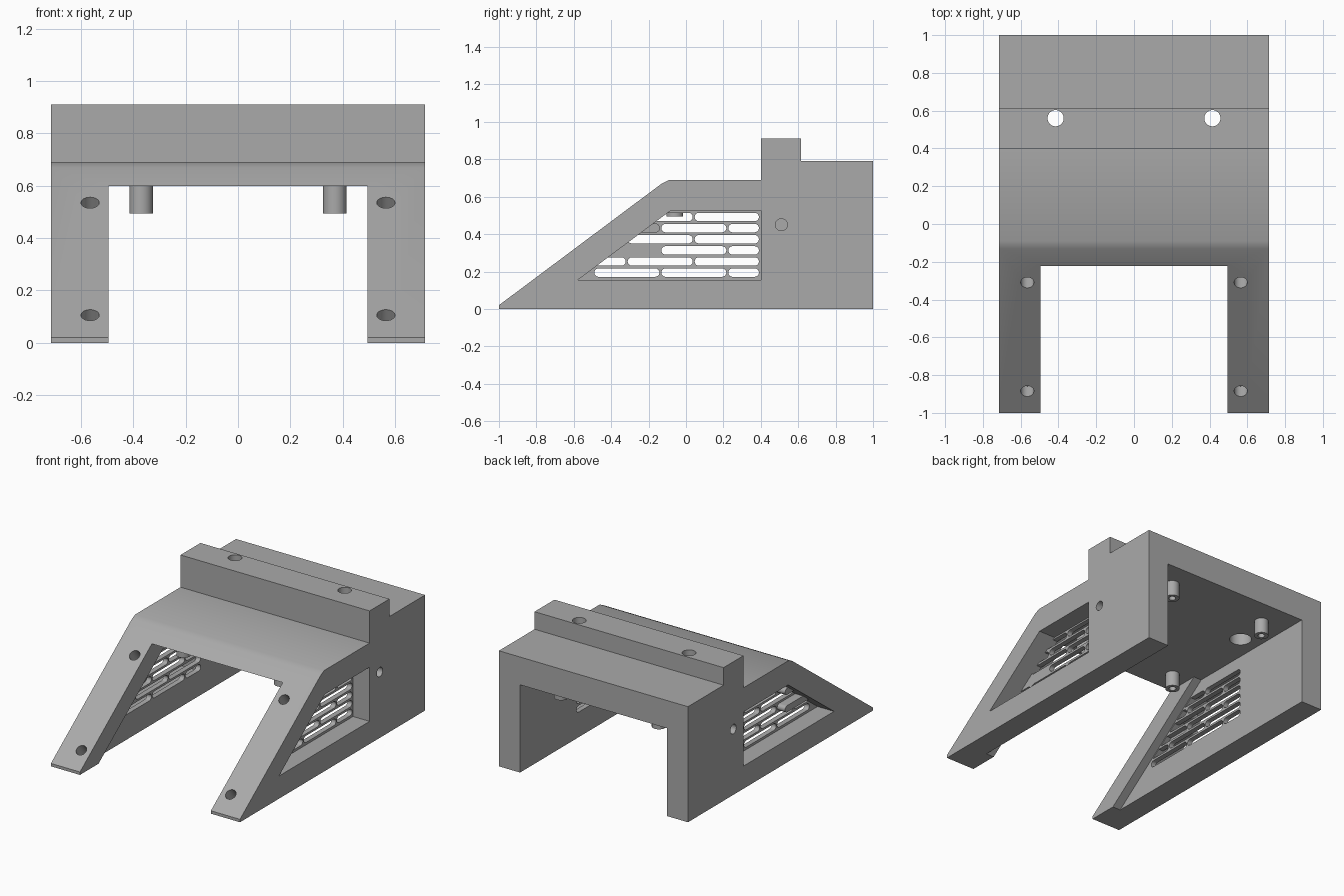
import bpy
import math
from mathutils import Vector

cube = bpy.data.objects.get("Cube")
if cube:
    bpy.data.objects.remove(cube, do_unlink=True)

grey = bpy.data.materials.new("plastic_grey")
grey.use_nodes = True
grey.diffuse_color = (0.4, 0.4, 0.4, 1)
grey.node_tree.nodes["Principled BSDF"].inputs["Base Color"].default_value = (0.4, 0.4, 0.4, 1)

SLOPE = 0.747


def slope_z(y):
    """Height of the sloped front at depth y."""
    return 0.02 + SLOPE * (y + 1)


def slope_y(z):
    return (z - 0.02) / SLOPE - 1


def prism(name, profile, x0, x1):
    """Extrude a side profile of (y, z) points from x0 to x1."""
    n = len(profile)
    verts = [(x, y, z) for x in sorted((x0, x1)) for y, z in profile]
    faces = [tuple(range(n))[::-1], tuple(range(n, 2 * n))]
    faces += [(i, (i + 1) % n, n + (i + 1) % n, n + i) for i in range(n)]
    mesh = bpy.data.meshes.new(name)
    mesh.from_pydata(verts, [], faces)
    mesh.materials.append(grey)
    obj = bpy.data.objects.new(name, mesh)
    bpy.context.collection.objects.link(obj)
    return obj


def cylinder(name, start, end, radius):
    start, end = Vector(start), Vector(end)
    axis = end - start
    bpy.ops.mesh.primitive_cylinder_add(vertices=32, radius=radius, depth=axis.length,
                                        location=(start + end) / 2,
                                        rotation=axis.to_track_quat("Z", "Y").to_euler())
    obj = bpy.context.object
    obj.name = name
    obj.data.materials.append(grey)
    return obj


def boolean(target, tool, operation="DIFFERENCE", keep=False):
    bpy.context.view_layer.objects.active = target
    mod = target.modifiers.new("cut", "BOOLEAN")
    mod.operation, mod.solver, mod.object = operation, "EXACT", tool
    bpy.ops.object.modifier_apply(modifier=mod.name)
    if not keep:
        bpy.data.objects.remove(tool, do_unlink=True)


def capsule(y0, y1, z, r, steps=8):
    """Outline of a slot with round ends."""
    pts = []
    for centre, start in ((y1 - r, -math.pi / 2), (y0 + r, math.pi / 2)):
        for i in range(steps + 1):
            a = start + math.pi * i / steps
            pts.append((centre + r * math.cos(a), z + r * math.sin(a)))
    return pts


# Solid body from its stepped side profile
body = prism("housing", [(-1, 0), (1, 0), (1, 0.79), (0.615, 0.79), (0.615, 0.91), (0.4, 0.91),
                         (0.4, 0.69), (-0.09, 0.69), (-0.13, slope_z(-0.13)), (-1, 0.02)],
             -0.715, 0.715)

# Inner cavity, leaving a thicker flange behind the sloped front
drop = 0.17
boolean(body, prism("cavity", [(slope_y(drop - 0.1), -0.1), (1.1, -0.1), (1.1, 0.6),
                               (slope_y(0.6 + drop), 0.6)], -0.555, 0.555))
boolean(body, prism("front_opening", [(-1.1, -0.1), (0.5, -0.1), (0.5, 0.6), (-1.1, 0.6)],
                    -0.495, 0.495))

# Recessed side windows with staggered vent slots
window = [(slope_y(0.155 + 0.18), 0.155), (0.4, 0.155), (0.4, 0.525), (slope_y(0.525 + 0.18), 0.525)]
for side in (-1, 1):
    boolean(body, prism("window_recess", window, side * 0.59, side * 0.8))
    for row in range(6):
        z = 0.194 + 0.0595 * row
        start = -0.49 if row % 2 == 0 else -0.67
        for k in range(3):
            y0 = start + 0.358 * k
            y1 = min(y0 + 0.348, 0.39)
            if y1 < slope_y(z + 0.18) + 0.02:
                continue
            slot = prism("slot", capsule(y0, y1, z, 0.0225), side * 0.5, side * 0.65)
            clip = prism("slot_clip", window, side * 0.45, side * 0.7)
            boolean(slot, clip, "INTERSECT")
            boolean(body, slot)

# Blind screw holes in the slope and the sides, through holes in the ridge
normal = Vector((0, -SLOPE, 1)).normalized()
for side in (-1, 1):
    for y in (-0.885, -0.31):
        p = Vector((side * 0.565, y, slope_z(y)))
        boolean(body, cylinder("slope_hole", p + normal * 0.1, p - normal * 0.09, 0.035))
    boolean(body, cylinder("side_hole", (side * 0.8, 0.51, 0.45), (side * 0.6, 0.51, 0.45), 0.032))
    boolean(body, cylinder("ridge_hole", (side * 0.415, 0.56, 0.5), (side * 0.415, 0.56, 1), 0.043))
    boolean(body, cylinder("counterbore", (side * 0.415, 0.56, 0.5), (side * 0.415, 0.56, 0.75), 0.07))

# Hollow standoffs under the roof
parts = [body]
for x, x_name in ((-0.37, "right"), (0.37, "left")):
    for y, y_name in ((-0.06, "front"), (0.82, "back")):
        post = cylinder(f"standoff_{y_name}_{x_name}", (x, y, 0.495), (x, y, 0.61), 0.045)
        boolean(post, cylinder("screw_hole", (x, y, 0.45), (x, y, 0.58), 0.022))
        parts.append(post)

# Smooth the round walls, keep hard edges
for obj in parts:
    bpy.ops.object.select_all(action="DESELECT")
    obj.select_set(True)
    bpy.context.view_layer.objects.active = obj
    bpy.ops.object.shade_smooth_by_angle(angle=math.radians(30))
